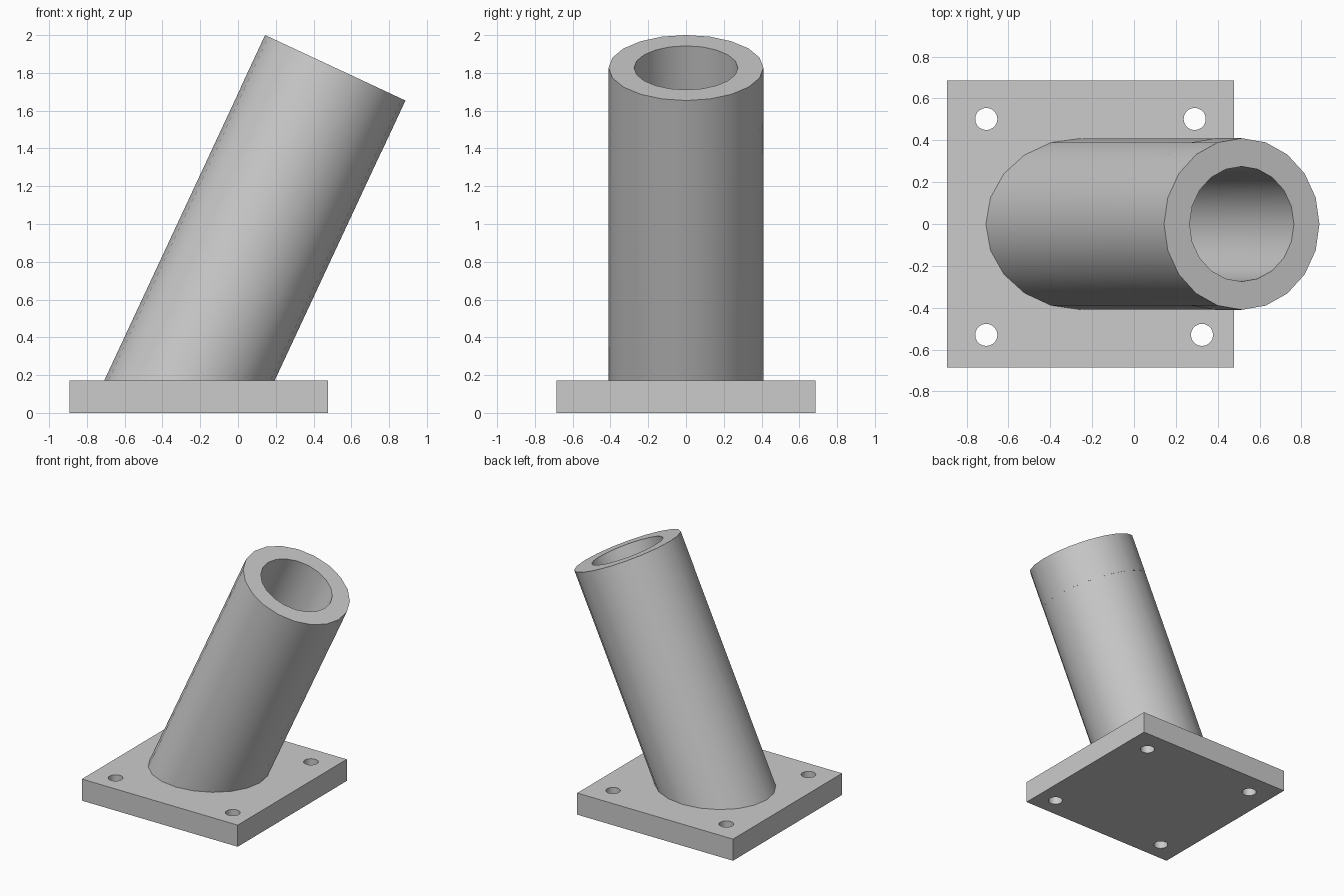
import bpy, bmesh, math
from mathutils import Vector

cube = bpy.data.objects.get("Cube")
if cube:
    bpy.data.objects.remove(cube, do_unlink=True)

PLATE_TOP = 0.172
SIDES = 20
TILT = math.radians(25)

grey = bpy.data.materials.new("plain grey")
grey.use_nodes = True
colour = (0.6, 0.6, 0.6, 1)
grey.diffuse_color = colour
grey.node_tree.nodes["Principled BSDF"].inputs["Base Color"].default_value = colour


def select_only(obj):
    bpy.ops.object.select_all(action='DESELECT')
    obj.select_set(True)
    bpy.context.view_layer.objects.active = obj


# Base plate
bpy.ops.mesh.primitive_cube_add(size=1, location=(-0.208, 0, PLATE_TOP / 2))
plate = bpy.context.object
plate.name = "base_plate"
plate.scale = (1.37, 1.37, PLATE_TOP)
bpy.ops.object.transform_apply(location=False, rotation=False, scale=True)
plate.data.materials.append(grey)

# Bolt holes through the plate
for x, y in [(-0.706, 0.502), (0.29, 0.502), (-0.706, -0.53), (0.325, -0.53)]:
    bpy.ops.mesh.primitive_cylinder_add(vertices=SIDES, radius=0.053, depth=1, location=(x, y, 0))
    cutter = bpy.context.object
    cutter.name = "hole_cutter"
    cutter.hide_render = True
    cut = plate.modifiers.new("bolt_hole", 'BOOLEAN')
    cut.object = cutter
    cut.solver = 'EXACT'
    select_only(plate)
    bpy.ops.object.modifier_apply(modifier=cut.name)
    bpy.data.objects.remove(cutter, do_unlink=True)

# Tilted tube: rings lofted along a leaning axis, mitred flat onto the plate
axis = Vector((math.sin(TILT), 0, math.cos(TILT)))
across = Vector((math.cos(TILT), 0, -math.sin(TILT)))
side = Vector((0, 1, 0))
mouth = Vector((0.515, 0, 1.827))
bm = bmesh.new()


def ring(radius, drop=None):
    """Ring a distance below the mouth, or slid down the axis to the plate."""
    verts = []
    for i in range(SIDES):
        a = math.tau * i / SIDES
        p = mouth + radius * (across * math.cos(a) + side * math.sin(a))
        d = (p.z - PLATE_TOP) / axis.z if drop is None else drop
        verts.append(bm.verts.new(p - axis * d))
    return verts


# Outer wall, slight collar step, rim, bore
rings = [ring(0.409), ring(0.409, 0.3), ring(0.41, 0.3), ring(0.41, 0),
         ring(0.275, 0), ring(0.275)]
for low, high in zip(rings, rings[1:] + rings[:1]):
    for i in range(SIDES):
        j = (i + 1) % SIDES
        bm.faces.new((low[i], low[j], high[j], high[i]))
bmesh.ops.recalc_face_normals(bm, faces=bm.faces)
mesh = bpy.data.meshes.new("tilted_tube")
bm.to_mesh(mesh)
bm.free()
mesh.materials.append(grey)
tube = bpy.data.objects.new("tilted_tube", mesh)
bpy.context.collection.objects.link(tube)

for obj in (plate, tube):
    select_only(obj)
    bpy.ops.object.shade_smooth_by_angle(angle=math.radians(30))
